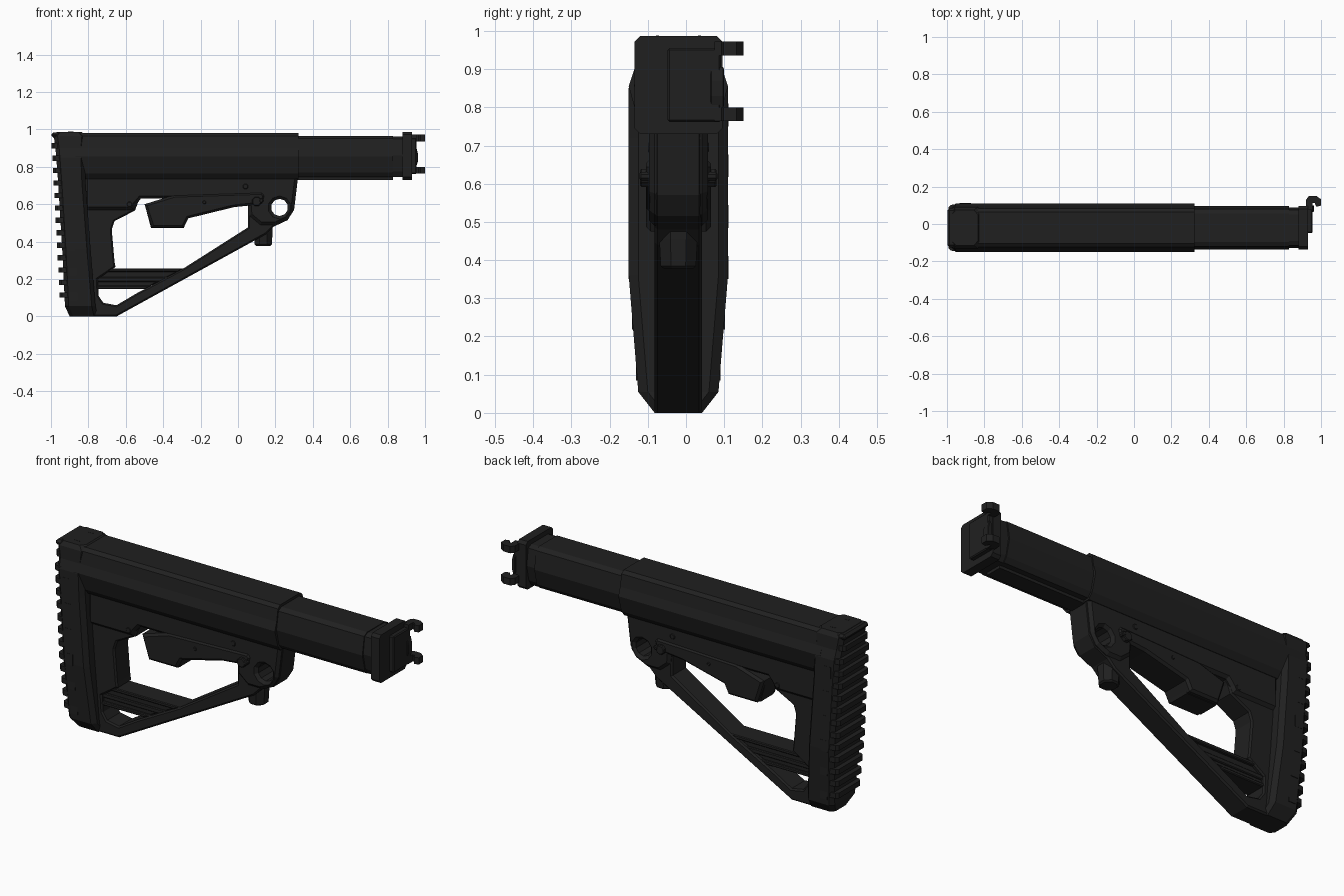
import bpy, bmesh, math
from mathutils import Vector

if "Cube" in bpy.data.objects:
    bpy.data.objects.remove(bpy.data.objects["Cube"])

YC = -0.02  # centre plane of the stock
black = bpy.data.materials.new("matte_black")
black.diffuse_color = (0.0145, 0.0145, 0.0145, 1)
black.use_nodes = True
black.node_tree.nodes["Principled BSDF"].inputs["Base Color"].default_value = black.diffuse_color


def add(name, bm):
    bmesh.ops.recalc_face_normals(bm, faces=bm.faces)
    for f in bm.faces:
        f.smooth = False
    me = bpy.data.meshes.new(name)
    bm.to_mesh(me)
    bm.free()
    me.materials.append(black)
    ob = bpy.data.objects.new(name, me)
    bpy.context.collection.objects.link(ob)
    return ob


def plate(name, loops, half, bevel=0.01, y=YC):
    """Side outline (x, z) with holes, thickened along y with chamfered edges."""
    cu = bpy.data.curves.new(name, 'CURVE')
    cu.dimensions, cu.fill_mode = '2D', 'BOTH'
    cu.extrude, cu.bevel_depth, cu.offset = half - bevel, bevel, -bevel
    cu.bevel_resolution = 0
    for pts in loops:
        sp = cu.splines.new('POLY')
        sp.points.add(len(pts) - 1)
        for p, (x, z) in zip(sp.points, pts):
            p.co = (x, z, 0, 1)
        sp.use_cyclic_u = True
    tmp = bpy.data.objects.new(name, cu)
    bpy.context.collection.objects.link(tmp)
    bpy.context.view_layer.update()
    me = bpy.data.meshes.new_from_object(tmp.evaluated_get(bpy.context.evaluated_depsgraph_get()))
    bpy.data.objects.remove(tmp)
    bm = bmesh.new()
    bm.from_mesh(me)
    bpy.data.meshes.remove(me)
    for v in bm.verts:
        v.co = Vector((v.co.x, y - v.co.z, v.co.y))
    bmesh.ops.remove_doubles(bm, verts=bm.verts, dist=1e-5)
    return add(name, bm)


def loft(name, rings):
    bm = bmesh.new()
    vs = [[bm.verts.new(p) for p in r] for r in rings]
    n = len(vs[0])
    for a, b in zip(vs, vs[1:]):
        for i in range(n):
            bm.faces.new((a[i], a[(i + 1) % n], b[(i + 1) % n], b[i]))
    bm.faces.new(vs[0])
    bm.faces.new(vs[-1])
    return add(name, bm)


def tube(name, x0, x1, half_profile):
    """Mirrored (half width, z) section swept along x."""
    sec = [(YC + w, z) for w, z in half_profile] + [(YC - w, z) for w, z in reversed(half_profile)]
    return loft(name, [[(x, y, z) for y, z in sec] for x in (x0, x1)])


def box(name, x, y, z, bevel=0.0):
    bm = bmesh.new()
    bmesh.ops.create_cube(bm, size=1)
    for v in bm.verts:
        v.co = Vector([(r[0] + r[1]) / 2 + c * (r[1] - r[0]) for r, c in zip((x, y, z), v.co)])
    if bevel:
        bmesh.ops.bevel(bm, geom=bm.edges[:], offset=bevel, segments=1, affect='EDGES')
    return add(name, bm)


def ring(cx, cz, r, n=10):
    return [(cx + r * math.cos(math.tau * (i + .5) / n), cz + r * math.sin(math.tau * (i + .5) / n)) for i in range(n)]


# Upper body and the thinner buffer tube that slides out of it
tube("upper_body", -0.87, 0.323, [(.085, .98), (.104, .965), (.115, .90), (.13, .855), (.105, .765), (.08, .735)])
tube("buffer_tube", 0.30, 0.90, [(.07, .962), (.095, .95), (.108, .86), (.09, .775), (.07, .745)])
tube("tube_sleeve", 0.30, 0.83, [(.075, .966), (.10, .952), (.116, .856), (.095, .77), (.075, .745)])
box("tube_rail", (.30, .83), (YC - .045, YC + .045), (.73, .76))

# Mounting plate with two hinge hooks
tube("end_plate", 0.88, 0.93, [(.10, .987), (.115, .972), (.115, .745), (.10, .73)])
box("hinge_block", (.92, .955), (YC - .028, YC + .112), (.762, .955), .005)
plate("latch_lug", [[(.94, .81), (.953, .80), (.962, .83), (.962, .87), (.953, .905), (.94, .895)]], .018, .003, .082)
HOOK = [(.92, .075), (.92, .13), (.935, .15), (.975, .15), (1.0, .132), (1.0, .098), (.975, .092),
        (.966, .112), (.955, .112), (.955, .075)]
for i, z in enumerate((.954, .782)):
    loft(f"hinge_hook_{i}", [[(x, y, z + h) for x, y in HOOK] for h in (-.018, .018)])

# Skeleton frame: outer outline, main opening, sling hole
SLING = ring(.222, .583, .046)
plate("lower_frame", [
    [(-.84, .76), (.323, .76), (.318, .72), (.30, .57), (.265, .515), (.19, .48), (.15, .44),
     (-.65, 0), (-.86, 0)],
    [(-.75, .20), (-.655, .265), (-.66, .29), (-.675, .465), (-.66, .51), (-.55, .567), (-.535, .61), (-.52, .63),
     (.03, .64), (.053, .60), (.053, .476), (-.29, .258), (-.54, .125), (-.65, .06), (-.72, .073), (-.745, .11)],
    SLING], .062, .008)

# Thicker upper web and cheek around the sling hole
plate("upper_web", [
    [(-.82, .755), (.32, .755), (.316, .72), (.298, .575), (.265, .52), (.20, .49), (.12, .49), (.06, .54),
     (.053, .63), (-.52, .63), (-.545, .60), (-.56, .57), (-.82, .57)], SLING], .077, .015)

# Recessed cross bar with a ledge above and below
plate("lower_bar", [[(-.80, .255), (-.29, .255), (-.50, .148), (-.80, .148)]], .042, .004)
plate("bar_top_ledge", [[(-.80, .257), (-.29, .257), (-.325, .238), (-.80, .238)]], .058, .004)
plate("bar_middle_ledge", [[(-.80, .21), (-.37, .21), (-.42, .185), (-.80, .185)]], .05, .004)
plate("bar_bottom_ledge", [[(-.80, .165), (-.46, .165), (-.50, .146), (-.80, .146)]], .056, .004)

# Release lever and its pins
plate("release_lever", [[(-.50, .60), (-.34, .65), (.13, .665), (.145, .645), (.13, .60), (-.02, .585), (-.265, .525),
                         (-.29, .475), (-.46, .475)]], .085, .012)
plate("lever_grip", [[(-.495, .585), (-.27, .555), (-.27, .52), (-.29, .473), (-.465, .473)]], .07, .015)
for name, x, z, r, half in (("lever_pin", .10, .615, .026, .10), ("front_pin", .125, .62, .012, .102),
                            ("web_pin", .04, .695, .016, .08), ("rear_pin", -.58, .60, .016, .08),
                            ("middle_pin", -.18, .61, .011, .088)):
    plate(name, [ring(x, z, r, 8)], half, .004)

# Faceted sling knob below the front of the strut
rings = []
for z, r in ((.378, .042), (.385, .05), (.455, .054), (.50, .054)):
    rings.append([(.135 + r * math.cos(math.tau * (i + .5) / 8), YC + r * math.sin(math.tau * (i + .5) / 8), z)
                  for i in range(8)])
loft("sling_knob", rings)


# Butt: stacked sections (z, half width, back x, front x)
def butt_ring(z, w, xb, xf):
    c = .02
    right = [(xf, w - .025), (xf - .02, w), (xb + c, w), (xb, w - c)]
    return [(x, YC + y, z) for x, y in right] + [(x, YC - y, z) for x, y in reversed(right)]


loft("butt", [butt_ring(*s) for s in (
    (0, .062, -.90, -.75), (.055, .105, -.925, -.762), (.36, .13, -.94, -.788), (.72, .13, -.962, -.815),
    (.85, .13, -.972, -.82), (.90, .115, -.976, -.82), (.965, .11, -.985, -.815), (.987, .095, -.97, -.835))])
box("heel_cap", (-.998, -.95), (YC - .105, YC + .105), (.955, .985), .012)

# Ribs across the recoil pad, and flat tabs along both sides
for i in range(13):
    z = .115 + .0665 * i
    xb = -.929 - .054 * (z - .055)
    w = (.105 + .025 * min(1, (z - .055) / .305)) if z < .85 else .112
    loft(f"pad_rib_{i}", [[(xb + .03, YC + s * (w - .002), z + h), (xb - .008, YC + s * (w - .008), z + h),
                           (xb - .021, YC + s * (w - .022), z + h), (xb - .021, YC - s * (w - .022), z + h),
                           (xb - .008, YC - s * (w - .008), z + h), (xb + .03, YC - s * (w - .002), z + h)]
                          for s, h in ((1, -.014), (1, .014))])
    if i % 2 == 0 and z < .86:
        for s in (-1, 1):
            box(f"side_tab_{i}_{s}", (xb + .035, xb + .075),
                sorted((YC + s * (w - .008), YC + s * (w + .001))), (z - .03, z + .03))

# Small marks on top of the butt
for s in (-1, 1):
    box(f"top_mark_{s}", (-.91, -.88), (YC + s * .055 - .004, YC + s * .055 + .004), (.98, .988))
